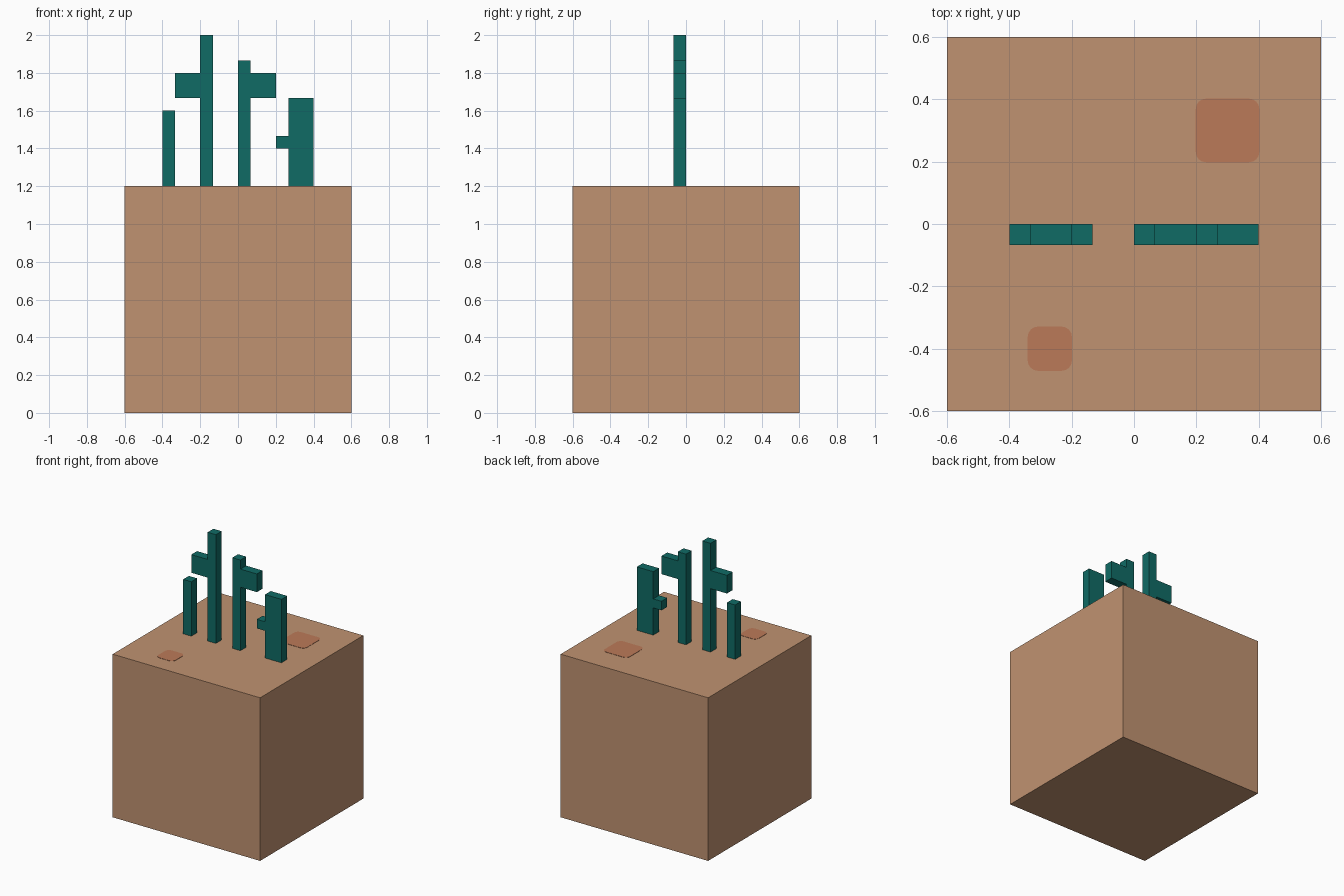
import bpy
import bmesh
from math import sin, cos, pi

cube = bpy.data.objects.get("Cube")
if cube:
    bpy.data.objects.remove(cube, do_unlink=True)

U = 1 / 15   # block grid unit
TOP = 1.2    # height of the ground block


def material(name, rgb):
    mat = bpy.data.materials.new(name)
    mat.use_nodes = True
    color = (*rgb, 1)
    mat.diffuse_color = color
    mat.node_tree.nodes["Principled BSDF"].inputs["Base Color"].default_value = color
    return mat


sand = material("sand", (0.53, 0.29, 0.165))
clay = material("clay", (0.50, 0.195, 0.098))
teal = material("teal", (0.005, 0.147, 0.13))


def finish(name, bm, mat):
    mesh = bpy.data.meshes.new(name)
    bmesh.ops.recalc_face_normals(bm, faces=bm.faces)
    bm.to_mesh(mesh)
    bm.free()
    mesh.materials.append(mat)
    obj = bpy.data.objects.new(name, mesh)
    bpy.context.collection.objects.link(obj)


def box(name, low, high, mat):
    bm = bmesh.new()
    bmesh.ops.create_cube(bm, size=1)
    for v in bm.verts:
        v.co = [(a + b) / 2 + c * (b - a) for a, b, c in zip(low, high, v.co)]
    finish(name, bm, mat)


def patch(name, x, y, half, radius):
    """Thin rounded square lying on the ground block."""
    bm = bmesh.new()
    ring = []
    for corner in range(4):
        mid = pi / 4 + corner * pi / 2
        sx, sy = (1 if cos(mid) > 0 else -1), (1 if sin(mid) > 0 else -1)
        for i in range(5):
            a = corner * pi / 2 + i * pi / 8
            ring.append(bm.verts.new((x + sx * (half - radius) + radius * cos(a),
                                      y + sy * (half - radius) + radius * sin(a), TOP)))
    face = bm.faces.new(ring)
    top = bmesh.ops.extrude_face_region(bm, geom=[face])["geom"]
    for v in top:
        if isinstance(v, bmesh.types.BMVert):
            v.co.z += 0.002
    finish(name, bm, clay)


# Ground block with two worn patches
box("ground_block", (-0.6, -0.6, 0), (0.6, 0.6, TOP), sand)
patch("back_patch", 0.3, 0.3, 0.102, 0.033)
patch("front_patch", -0.27, -0.4, 0.071, 0.033)

# Cactus stems and arms: x range and z range in grid units
cactus_parts = {
    "short_stem": (-6, -5, 18, 24),
    "tall_stem": (-3, -2, 18, 30),
    "tall_stem_arm": (-5, -3, 25, 27),
    "middle_stem": (0, 1, 18, 28),
    "middle_stem_arm": (1, 3, 25, 27),
    "wide_stem": (4, 6, 18, 25),
    "wide_stem_arm": (3, 4, 21, 22),
}
for name, (x0, x1, z0, z1) in cactus_parts.items():
    box(name, (x0 * U, -U, z0 * U), (x1 * U, 0, z1 * U), teal)
